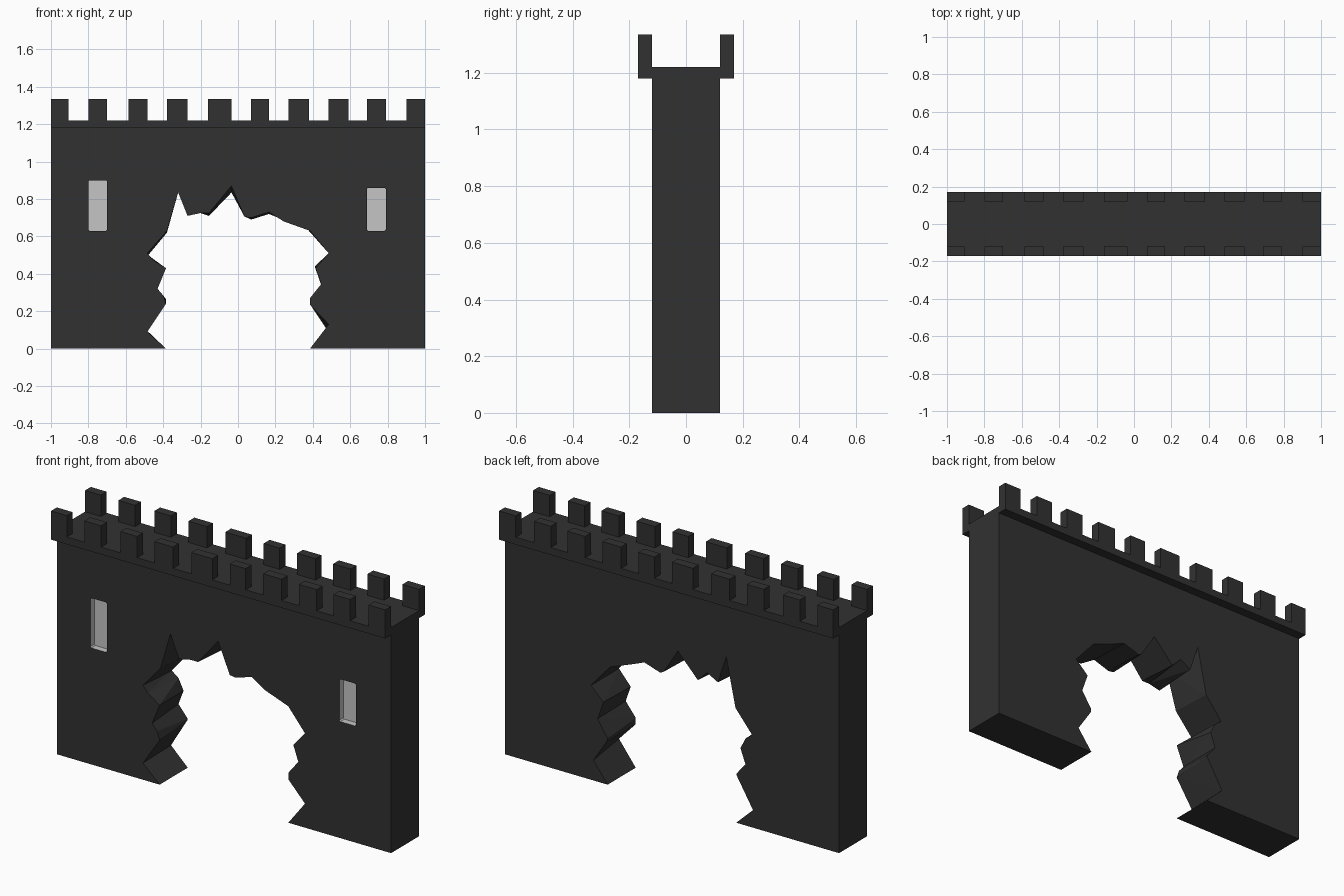
import bpy, bmesh

if "Cube" in bpy.data.objects:
    bpy.data.objects.remove(bpy.data.objects["Cube"])


def material(name, v):
    m = bpy.data.materials.new(name)
    m.diffuse_color = (v, v, v, 1)
    m.use_nodes = True
    m.node_tree.nodes["Principled BSDF"].inputs["Base Color"].default_value = m.diffuse_color
    return m


stone = material("dark stone", 0.031)
pale = material("pale window grey", 0.56)


def new_object(name, bm, mats):
    bmesh.ops.recalc_face_normals(bm, faces=bm.faces[:])
    mesh = bpy.data.meshes.new(name)
    bm.to_mesh(mesh)
    bm.free()
    for m in mats:
        mesh.materials.append(m)
    ob = bpy.data.objects.new(name, mesh)
    bpy.context.collection.objects.link(ob)
    return ob


def add_box(bm, x0, x1, y0, y1, z0, z1):
    verts = bmesh.ops.create_cube(bm, size=1)["verts"]
    for v in verts:
        v.co = ((x0 if v.co.x < 0 else x1), (y0 if v.co.y < 0 else y1), (z0 if v.co.z < 0 else z1))


HALF, WALL_TOP, SLAB_TOP, TOP = 0.12, 1.18, 1.22, 1.335

# broken opening: x, z on the front face, then x, z on the back face
breach = [
    (-.385, 0, -.385, 0), (-.485, .09, -.485, .095), (-.385, .24, -.385, .26),
    (-.40, .285, -.385, .265), (-.43, .32, -.44, .33), (-.385, .43, -.41, .41),
    (-.455, .475, -.44, .47), (-.485, .51, -.48, .50), (-.38, .63, -.38, .62),
    (-.32, .835, -.325, .88), (-.27, .71, -.275, .73), (-.20, .725, -.21, .765),
    (-.155, .725, -.155, .71), (-.035, .87, -.035, .835), (.035, .705, .05, .70),
    (.07, .70, .07, .69), (.165, .73, .165, .72), (.245, .68, .24, .69),
    (.385, .63, .37, .64), (.485, .51, .485, .51), (.415, .43, .41, .44),
    (.445, .345, .445, .34), (.385, .27, .385, .25), (.385, .235, .39, .23),
    (.485, .13, .47, .11), (.385, 0, .385, 0),
]

# wall body: front and back outlines joined by a strip
corners = [(1, 0, 1, 0), (1, WALL_TOP, 1, WALL_TOP), (-1, WALL_TOP, -1, WALL_TOP), (-1, 0, -1, 0)]
outline = breach + corners
bm = bmesh.new()
front = [bm.verts.new((p[0], -HALF, p[1])) for p in outline]
back = [bm.verts.new((p[2], HALF, p[3])) for p in outline]
bm.faces.new(front)
bm.faces.new(back[::-1])
n = len(outline)
for i in range(n):
    j = (i + 1) % n
    bm.faces.new((front[i], back[i], back[j], front[j]))
bmesh.ops.recalc_face_normals(bm, faces=bm.faces[:])
bmesh.ops.triangulate(bm, faces=bm.faces[:], ngon_method='EAR_CLIP')
wall = new_object("wall", bm, [stone, pale])

# window niches sunk into the front, lined in pale grey
for x0, x1, z0, z1 in [(-.80, -.70, .63, .90), (.69, .79, .63, .86)]:
    bm = bmesh.new()
    add_box(bm, x0, x1, -.20, -HALF + .035, z0, z1)
    long_edges = [e for e in bm.edges if abs(e.verts[0].co.y - e.verts[1].co.y) > .05]
    bmesh.ops.bevel(bm, geom=long_edges, offset=.006, segments=1, affect='EDGES')
    for f in bm.faces:
        f.material_index = 1
    cutter = new_object("window_cutter", bm, [stone, pale])
    cutter.hide_render = True
    mod = wall.modifiers.new("window", 'BOOLEAN')
    mod.operation = 'DIFFERENCE'
    mod.solver = 'EXACT'
    mod.object = cutter
    bpy.context.view_layer.objects.active = wall
    bpy.ops.object.modifier_apply(modifier=mod.name)
    bpy.data.objects.remove(cutter)

for f in wall.data.polygons:
    inside = f.center.y > -HALF + .003 and f.center.y < -HALF + .04
    f.material_index = int(inside and abs(f.center.x) > .6 and .6 < f.center.z < .95 and abs(f.center.x) < .9)

# overhanging walkway slab
bm = bmesh.new()
add_box(bm, -1, 1, -.17, .17, WALL_TOP, SLAB_TOP)
new_object("walkway", bm, [stone])

# merlons along both edges
spans = [(-1, -.905), (-.80, -.70), (-.585, -.485), (-.38, -.27), (-.16, -.035),
         (.07, .165), (.27, .38), (.485, .59), (.69, .79), (.90, 1)]
for name, y0, y1 in [("front_merlons", -.17, -HALF), ("back_merlons", HALF, .17)]:
    bm = bmesh.new()
    for x0, x1 in spans:
        add_box(bm, x0, x1, y0, y1, SLAB_TOP, TOP)
    new_object(name, bm, [stone])
